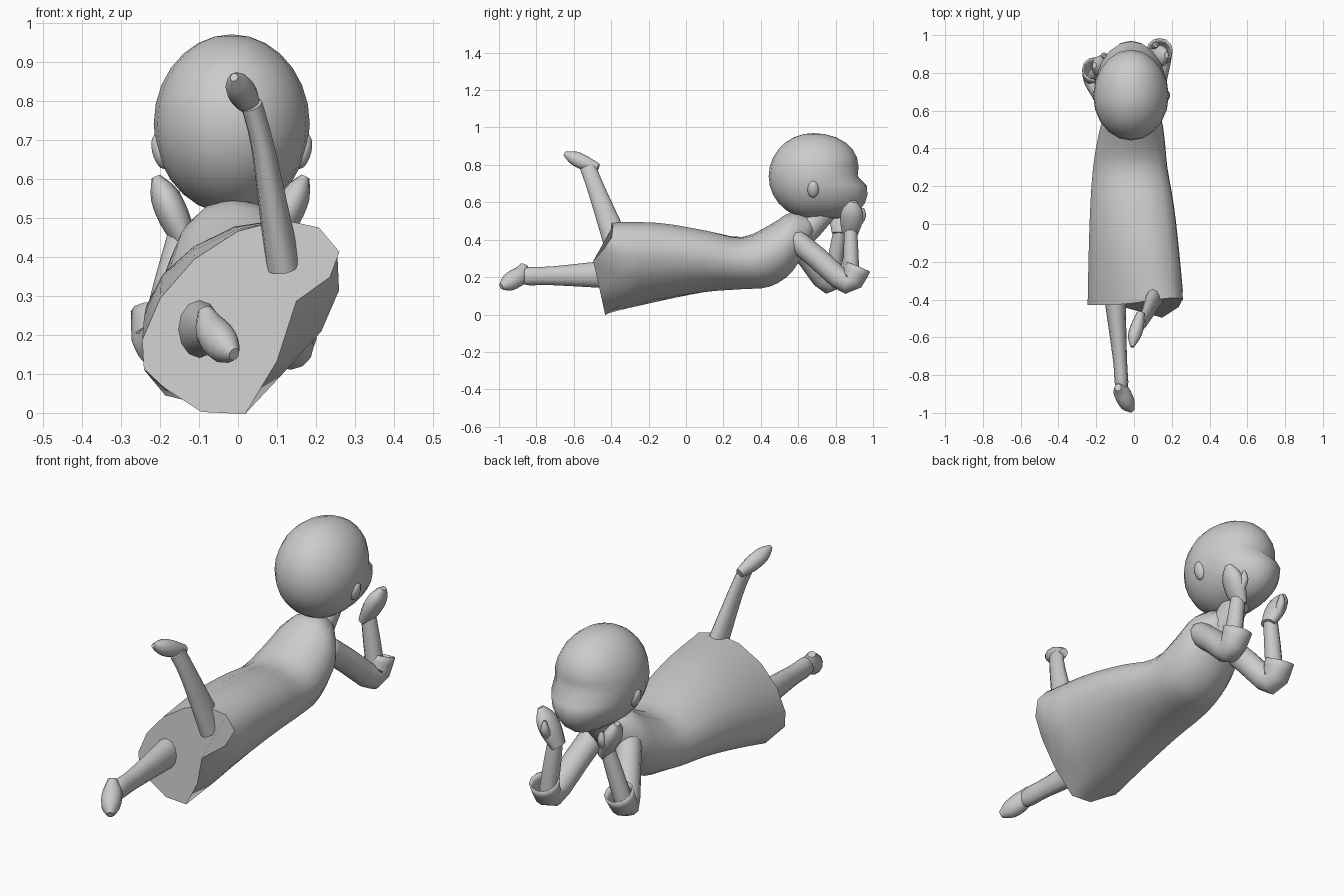
import bpy, bmesh
from math import sin, cos, pi, radians, sqrt, hypot
from mathutils import Vector

default_cube = bpy.data.objects.get("Cube")
if default_cube:
    bpy.data.objects.remove(default_cube, do_unlink=True)

grey = (.6, .6, .6, 1)
plain_grey = bpy.data.materials.new("plain grey")
plain_grey.use_nodes = True
plain_grey.diffuse_color = grey
plain_grey.node_tree.nodes["Principled BSDF"].inputs["Base Color"].default_value = grey


def finish(name, bm, angle):
    """Turn a bmesh into a shaded, coloured object."""
    bmesh.ops.recalc_face_normals(bm, faces=bm.faces)
    mesh = bpy.data.meshes.new(name)
    bm.to_mesh(mesh)
    bm.free()
    mesh.materials.append(plain_grey)
    part = bpy.data.objects.new(name, mesh)
    bpy.context.collection.objects.link(part)
    bpy.ops.object.select_all(action='DESELECT')
    part.select_set(True)
    bpy.context.view_layer.objects.active = part
    bpy.ops.object.shade_smooth_by_angle(angle=radians(angle))
    return part


def spline(keys, steps=3):
    """Pass a smooth curve through key tuples of any length."""
    result = []
    for i in range(len(keys) - 1):
        before, start = keys[max(i - 1, 0)], keys[i]
        end, after = keys[i + 1], keys[min(i + 2, len(keys) - 1)]
        for step in range(steps):
            t = step / steps
            result.append(tuple(
                b + t / 2 * (c - a + t * (2 * a - 5 * b + 4 * c - d + t * (3 * (b - c) + d - a)))
                for a, b, c, d in zip(before, start, end, after)))
    return result + [tuple(keys[-1])]


def loft(name, rings, angle=50, capped=True):
    """Skin a list of equal-sized point rings."""
    bm = bmesh.new()
    loops = [[bm.verts.new(point) for point in ring] for ring in rings]
    count = len(loops[0])
    for lower, upper in zip(loops, loops[1:]):
        for i in range(count):
            j = (i + 1) % count
            bm.faces.new((lower[i], lower[j], upper[j], upper[i]))
    if capped:
        bm.faces.new(loops[0])
        bm.faces.new(loops[-1])
    return finish(name, bm, angle)


def tube(name, keys, deep=1, sides=12, capped=True):
    """Loft ovals along a smooth path of (x, y, z, radius) keys."""
    path = spline(keys)
    centres = [Vector(key[:3]) for key in path]
    rings = []
    for i, centre in enumerate(centres):
        tangent = (centres[min(i + 1, len(path) - 1)] - centres[max(i - 1, 0)]).normalized()
        across = Vector((1, 0, 0))
        across = (across - tangent * across.dot(tangent)).normalized() * path[i][3]
        depth = tangent.cross(across) * deep
        turns = [2 * pi * k / sides for k in range(sides)]
        rings.append([centre + across * cos(turn) + depth * sin(turn) for turn in turns])
    return loft(name, rings, capped=capped)


def bump(turn, degrees, sharpness):
    """Rise smoothly to one around a direction."""
    return max(0, cos(turn - radians(degrees))) ** sharpness


# Dress: rolled oval sections from the hem to the collar
# Keys: y, centre x, half width, centre z, half height
dress_keys = [(-.43, .01, .26, .25, .22), (-.15, 0, .244, .28, .2), (.1, -.01, .225, .285, .165),
              (.3, -.02, .2, .275, .14), (.45, -.015, .18, .315, .165),
              (.57, -.01, .15, .39, .158), (.68, -.01, .06, .46, .05)]
dress_sides = 14
dress_rings = []
for y, x, half_width, z, half_height in spline(dress_keys):
    roll = max(0, .2 - y / 2)
    ring = []
    for k in range(dress_sides):
        turn = radians(15) + 2 * pi * k / dress_sides
        out = half_width * cos(turn)
        ring.append(Vector((x + out, y, z + out * roll + half_height * sin(turn))))
    dress_rings.append(ring)

# Hem: fold one lower corner inward, let the lowest point hang, lift the other side
for k, point in enumerate(dress_rings[0]):
    turn = radians(15) + 2 * pi * k / dress_sides
    point += Vector((-.07, -.07, .08)) * bump(turn, 323, 8)
    point.y += .04 * bump(turn, 35, 2)
    point.z += .04 * bump(turn, 215, 8) - .04 * bump(turn, 270, 12)
loft("dress", dress_rings, angle=60)

# Head: egg-shaped skull, with a broad lower face pushed toward the hands
skull = bmesh.new()
bmesh.ops.create_uvsphere(skull, u_segments=20, v_segments=14, radius=1)
for vert in skull.verts:
    x, y, z = vert.co
    facing = max(0, y / max(hypot(x, y), .01)) ** .7
    muzzle = .24 * sqrt(max(0, -z) * .23) * facing
    brow = .05 * max(0, z) * facing * hypot(x, y)
    vert.co = (.2 * x - .016, .68 + .238 * y + muzzle + brow, .74 + .23 * z)
finish("head", skull, 70)
tube("neck", [(-.01, .6, .42, .08), (-.01, .67, .47, .065), (-.015, .74, .56, .07)])

for label, side in (("left", 1), ("right", -1)):
    # Ear: small flattened bead on the side of the head
    ear = bmesh.new()
    bmesh.ops.create_uvsphere(ear, u_segments=10, v_segments=8, radius=.045)
    for vert in ear.verts:
        vert.co.x = vert.co.x * .5 + side * (.183 - vert.co.z * -.2) - .016
        vert.co.y = vert.co.y * .7 + .68
        vert.co.z += .67
    finish(label + "_ear", ear, 60)

# Arms: each sleeve bends at the elbow and opens into a cuff around the forearm
arms = {"left": ((.07, .56, .42), (.135, .86, .17), (.1, .88, .46)),
        "right": ((-.08, .56, .42), (-.205, .76, .17), (-.145, .825, .46))}
for label, joints in arms.items():
    shoulder, elbow, wrist = map(Vector, joints)
    cuff = elbow + Vector((0, .06, .085))
    sleeve = tube(label + "_sleeve", [(*shoulder, .06), (*shoulder.lerp(elbow, .5), .06),
                                      (*elbow, .06), (*cuff, .07)], capped=False)
    hollow = sleeve.modifiers.new("cloth thickness", 'SOLIDIFY')
    hollow.thickness = .008
    hollow.offset = -1
    inside = elbow.lerp(cuff, .4)
    tube(label + "_forearm", [(*inside, .042), (*inside.lerp(wrist, .5), .04), (*wrist, .034)])

    # Hand: cupped mitten with a thumb, leaning outward along the cheek
    lean = Vector((.05 if wrist.x > 0 else -.045, .01, .1))
    tube(label + "_hand", [(*(wrist - lean * .3), .028), (*(wrist + lean * .4), .04),
                           (*(wrist + lean), .036), (*(wrist + lean * 1.45), .012)], deep=1.5)
    thumb_base = wrist + lean * .3 + Vector((0, .04, 0))
    tube(label + "_thumb", [(*thumb_base, .02), (*(thumb_base + Vector((0, .02, .04))), .02),
                            (*(thumb_base + Vector((0, .02, .08))), .008)], sides=8)

# Legs: the right one lies stretched out, the left one is kicked up
tube("right_leg", [(-.1, -.4, .215, .056), (-.074, -.72, .207, .037),
                   (-.066, -.84, .205, .036), (-.06, -.9, .2, .022)], deep=1.35)
tube("right_foot", [(-.085, -.865, .265, .018), (-.066, -.89, .21, .044),
                    (-.035, -.95, .17, .042), (-.01, -.988, .15, .015)], deep=1.1)
tube("left_leg", [(.115, -.37, .38, .045), (.066, -.48, .67, .03),
                  (.035, -.525, .79, .028)], deep=1.55)
tube("left_foot", [(.036, -.47, .785, .02), (.018, -.54, .81, .035),
                   (0, -.6, .838, .033), (-.01, -.65, .86, .01)], deep=1.1)
